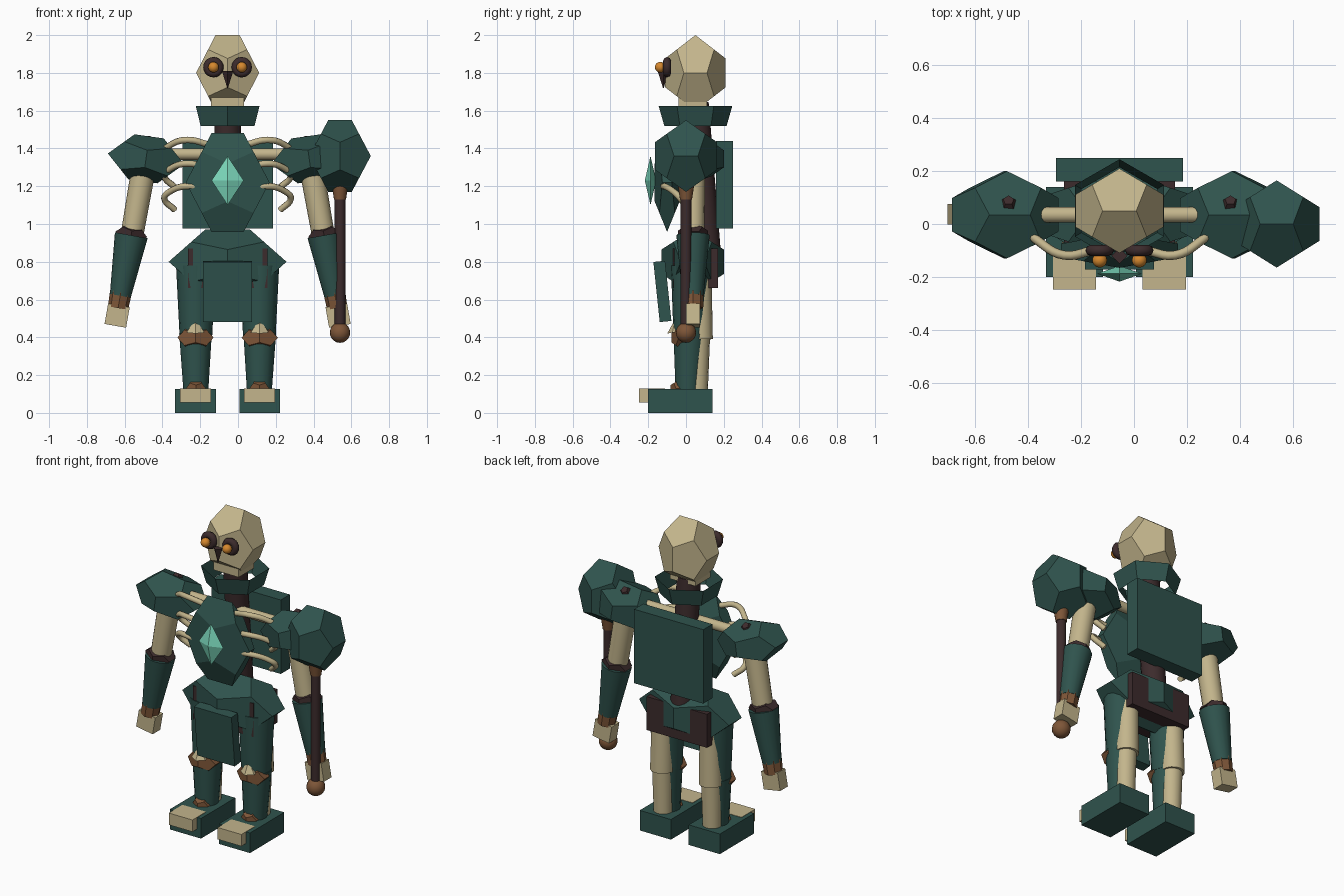
import bpy, bmesh, math
from mathutils import Vector, Matrix, Euler

if "Cube" in bpy.data.objects:
    bpy.data.objects.remove(bpy.data.objects["Cube"])

CX = -0.055  # body centre line


def mat(name, r, g, b):
    lin = [((c / 255 + 0.055) / 1.055) ** 2.4 for c in (r, g, b)]
    m = bpy.data.materials.new(name)
    m.diffuse_color = (*lin, 1)
    m.use_nodes = True
    m.node_tree.nodes["Principled BSDF"].inputs["Base Color"].default_value = m.diffuse_color
    return m


TEAL = mat("dark teal", 47, 83, 77)
BONE = mat("bone cream", 195, 181, 140)
DARK = mat("dark brown", 60, 43, 44)
BROWN = mat("leather brown", 126, 86, 56)
MINT = mat("mint gem", 122, 214, 186)
AMBER = mat("amber", 214, 136, 46)


def finish(name, bm, m, smooth=False):
    bmesh.ops.recalc_face_normals(bm, faces=bm.faces)
    me = bpy.data.meshes.new(name)
    bm.to_mesh(me)
    bm.free()
    me.materials.append(m)
    ob = bpy.data.objects.new(name, me)
    bpy.context.collection.objects.link(ob)
    if smooth:
        bpy.context.view_layer.objects.active = ob
        ob.select_set(True)
        bpy.ops.object.shade_smooth_by_angle(angle=math.radians(40))
        ob.select_set(False)
    return ob


def place(bm, loc, half, rot=(0, 0, 0)):
    r = [math.radians(a) for a in rot]
    bm.transform(Matrix.LocRotScale(Vector(loc), Euler(r), Vector(half)))


def dodeca(name, loc, half, m, rot=(0, 0, 0)):
    p = (1 + 5 ** 0.5) / 2
    a, b = 1 / p, 1 / p ** 2  # cube corners and short offsets in a unit extent
    bm = bmesh.new()
    for i in (-1, 1):
        for j in (-1, 1):
            bm.verts.new((b * i, 0, j))
            bm.verts.new((0, i, b * j))
            bm.verts.new((i, b * j, 0))
            for k in (-1, 1):
                bm.verts.new((a * i, a * j, a * k))
    bmesh.ops.convex_hull(bm, input=bm.verts)
    bmesh.ops.dissolve_limit(bm, angle_limit=0.02, verts=bm.verts, edges=bm.edges)
    place(bm, loc, half, rot)
    return finish(name, bm, m)


def box(name, loc, half, m, rot=(0, 0, 0)):
    bm = bmesh.new()
    bmesh.ops.create_cube(bm, size=2)
    place(bm, loc, half, rot)
    return finish(name, bm, m)


def rod(name, p0, p1, r0, r1, m, sides=16, caps=True):
    p0, p1 = Vector(p0), Vector(p1)
    d = p1 - p0
    bm = bmesh.new()
    bmesh.ops.create_cone(bm, cap_ends=caps, segments=sides, radius1=r0,
                          radius2=r1, depth=d.length)
    bm.transform(Matrix.Translation((p0 + p1) / 2)
                 @ d.to_track_quat('Z', 'Y').to_matrix().to_4x4())
    return finish(name, bm, m, sides > 8)


def ball(name, loc, r, m):
    bm = bmesh.new()
    bmesh.ops.create_uvsphere(bm, u_segments=16, v_segments=10, radius=r)
    place(bm, loc, (1, 1, 1))
    return finish(name, bm, m, True)


def ring(name, loc, major, minor, m):
    bpy.ops.mesh.primitive_torus_add(location=loc, rotation=(math.pi / 2, 0, 0),
                                     major_radius=major, minor_radius=minor,
                                     major_segments=20, minor_segments=8)
    ob = bpy.context.object
    ob.name = name
    ob.data.materials.append(m)
    bpy.ops.object.shade_smooth_by_angle(angle=math.radians(60))
    ob.select_set(False)


def tube(name, pts, r, m):
    cu = bpy.data.curves.new(name, 'CURVE')
    cu.dimensions = '3D'
    cu.bevel_depth, cu.bevel_resolution, cu.resolution_u = r, 2, 5
    cu.use_fill_caps = True
    sp = cu.splines.new('BEZIER')
    sp.bezier_points.add(len(pts) - 1)
    for bp, p in zip(sp.bezier_points, pts):
        bp.co = p
        bp.handle_left_type = bp.handle_right_type = 'AUTO'
    cu.materials.append(m)
    bpy.context.collection.objects.link(bpy.data.objects.new(name, cu))


# Head, jaw, nose
dodeca("head", (CX, 0.05, 1.80), (0.167, 0.16, 0.20), BONE)
box("jaw", (CX, 0.035, 1.645), (0.088, 0.075, 0.027), BONE)
rod("nose", (CX, -0.12, 1.72), (CX, -0.12, 1.81), 0.002, 0.03, DARK, 4)

# Neck, collar and torso
rod("spine", (CX, 0.12, 0.78), (CX, 0.05, 1.64), 0.07, 0.07, DARK)
rod("collar", (CX, 0.05, 1.52), (CX, 0.05, 1.625), 0.165, 0.195, TEAL, 6, False)
dodeca("breastplate", (CX, -0.1, 1.22), (0.222, 0.066, 0.262), TEAL)
box("back_plate", (CX, 0.205, 1.208), (0.24, 0.045, 0.232), TEAL)
rod("collarbone", (CX - 0.32, 0.035, 1.37), (CX + 0.32, 0.035, 1.37), 0.03, 0.03, BONE)

# Chest gem, an eight-sided crystal
gem = bmesh.new()
tips = [(1, 0, 0), (-1, 0, 0), (0, 1, 0), (0, -1, 0), (0, 0, 1), (0, 0, -1)]
for t in tips:
    gem.verts.new(t)
bmesh.ops.convex_hull(gem, input=gem.verts)
place(gem, (CX, -0.188, 1.23), (0.085, 0.03, 0.13))
finish("chest_gem", gem, MINT)

# Hips
dodeca("pelvis", (CX, 0.035, 0.80), (0.312, 0.165, 0.17), TEAL)
box("belt", (CX, 0.05, 0.765), (0.21, 0.12, 0.105), DARK)
box("loincloth", (CX, -0.125, 0.643), (0.13, 0.031, 0.16), TEAL, (6, 0, 0))

for s, side in ((-1, "left"), (1, "right")):
    def at(dx, y, z):
        return (CX + s * dx, y, z)

    # Eyes
    ring("eye_socket_" + side, at(0.075, -0.1, 1.83), 0.033, 0.021, DARK)
    ball("eye_" + side, at(0.075, -0.137, 1.83), 0.028, AMBER)

    # Ribs
    for i, z in enumerate((1.42, 1.295, 1.175)):
        tube(f"rib_{i}_{side}", [at(0.1, -0.1, z), at(0.21, -0.118, z + 0.025),
                                 at(0.3, -0.07, z), at(0.335, -0.03, z - 0.04),
                                 at(0.28, 0.01, z - 0.1)], 0.017, BONE)

    # Shoulder and arm
    dodeca("shoulder_" + side, at(0.432, 0.035, 1.345), (0.204, 0.165, 0.12),
           TEAL, (0, -s * 8, 0))
    dodeca("shoulder_stud_" + side, at(0.42, 0.075, 1.425), (0.033, 0.033, 0.04), DARK)
    rod("upper_arm_" + side, at(0.44, 0.037, 1.32), at(0.51, 0.037, 0.92), 0.065, 0.06, BONE)
    dodeca("elbow_" + side, at(0.51, 0.037, 0.945), (0.085, 0.08, 0.05),
           DARK, (0, -s * 10, 0))
    rod("forearm_" + side, at(0.51, 0.037, 0.94), at(0.568, 0.037, 0.62), 0.088, 0.056, TEAL)
    rod("wrist_" + side, at(0.565, 0.037, 0.64), at(0.58, 0.037, 0.555), 0.058, 0.054, BROWN, 8)
    box("hand_" + side, at(0.585, 0.037, 0.515), (0.058, 0.038, 0.055),
        BONE, (0, -s * 10, 0))

    # Leg bone with armour in front
    rod("thigh_bone_" + side, at(0.165, 0.07, 0.74), at(0.17, 0.072, 0.39), 0.065, 0.07, BONE)
    rod("thigh_armour_" + side, at(0.168, 0.025, 0.78), at(0.168, 0.02, 0.40), 0.105, 0.086, TEAL)
    rod("shin_bone_" + side, at(0.17, 0.065, 0.42), at(0.17, 0.06, 0.1), 0.063, 0.055, BONE)
    rod("shin_armour_" + side, at(0.17, 0.02, 0.42), at(0.168, 0.01, 0.1), 0.088, 0.066, TEAL)
    dodeca("knee_pad_" + side, at(0.17, -0.015, 0.398), (0.096, 0.062, 0.066), BROWN)
    rod("knee_cap_" + side, at(0.17, -0.045, 0.43), at(0.17, -0.055, 0.485), 0.055, 0.01, BONE, 6)
    dodeca("ankle_" + side, at(0.168, -0.035, 0.13), (0.052, 0.048, 0.045), BROWN)

    # Foot and toes
    box("foot_" + side, at(0.17, -0.03, 0.063), (0.108, 0.17, 0.063), TEAL)
    box("toes_" + side, at(0.17, -0.18, 0.091), (0.082, 0.068, 0.037), BONE)

# Mace held in the right hand
MX = 0.54
rod("mace_shaft", (MX, 0, 0.44), (MX, 0, 1.2), 0.028, 0.028, DARK)
ball("mace_pommel", (MX, 0, 0.425), 0.054, BROWN)
rod("mace_socket", (MX, 0, 1.13), (MX, 0, 1.21), 0.032, 0.044, BROWN)
dodeca("mace_head", (MX, 0, 1.36), (0.163, 0.165, 0.19), TEAL)
